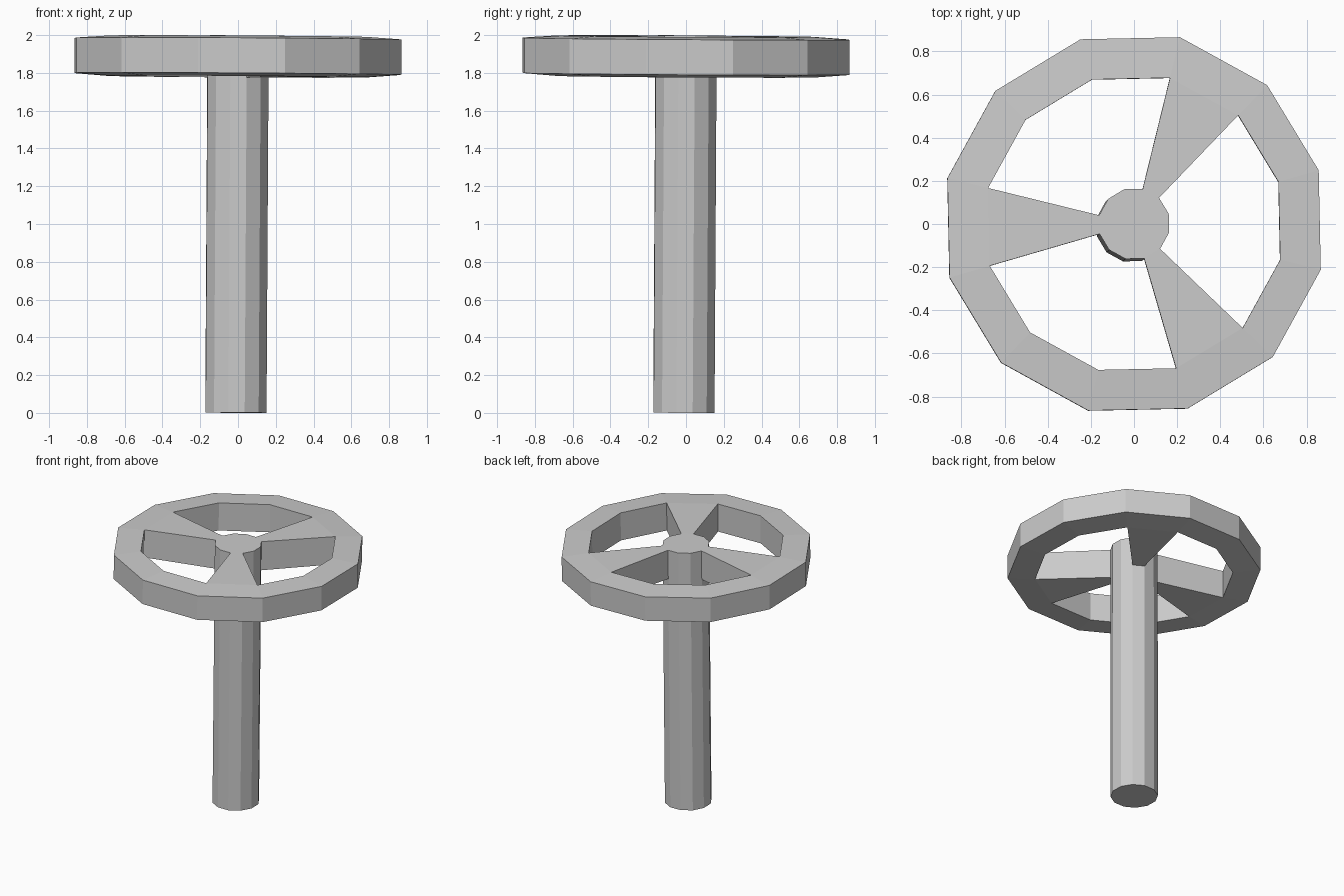
import bpy, bmesh
from math import cos, sin, radians
from mathutils import Matrix

if "Cube" in bpy.data.objects:
    bpy.data.objects.remove(bpy.data.objects["Cube"])

SIDES = 12
PHASE = 16.2
SPOKES = (1, 5, 9)          # wheel segments filled by a spoke

# slight lean of the whole model, pivoting at the wheel centre
LEAN = (Matrix.Translation((0, 0, 1.888)) @ Matrix.Rotation(radians(0.34), 4, 'Y')
        @ Matrix.Rotation(radians(-0.34), 4, 'X') @ Matrix.Translation((0, 0, -1.888)))


def ring(bm, r, z):
    return [bm.verts.new((r * cos(radians(PHASE + 30 * i)),
                          r * sin(radians(PHASE + 30 * i)), z)) for i in range(SIDES)]


def wall(bm, a, b, segments=range(SIDES)):
    for i in segments:
        j = (i + 1) % SIDES
        bm.faces.new((a[i], a[j], b[j], b[i]))


def finish(bm, name):
    bm.transform(LEAN)
    mesh = bpy.data.meshes.new(name)
    bm.to_mesh(mesh)
    bm.free()
    obj = bpy.data.objects.new(name, mesh)
    bpy.context.collection.objects.link(obj)


OPEN = [i for i in range(SIDES) if i not in SPOKES]
HUB_TOP, HUB_LOW = 1.998, 1.776

# stem with hub, left open where the spokes join
bm = bmesh.new()
base, low, top = ring(bm, 0.167, 0.001), ring(bm, 0.167, HUB_LOW), ring(bm, 0.167, HUB_TOP)
bm.faces.new(base[::-1])
wall(bm, base, low)
wall(bm, low, top, OPEN)
bm.faces.new(top)
finish(bm, "stem")

# wheel rim and tapered spokes, slightly domed towards the hub
bm = bmesh.new()
out_low, out_top = ring(bm, 0.891, 1.795), ring(bm, 0.891, 1.981)
in_low, in_top = ring(bm, 0.697, 1.780), ring(bm, 0.697, 1.994)
hub_low, hub_top = ring(bm, 0.167, HUB_LOW), ring(bm, 0.167, HUB_TOP)
wall(bm, out_low, out_top)
wall(bm, out_top, in_top)
wall(bm, in_low, out_low)
wall(bm, in_top, in_low, OPEN)
wall(bm, in_top, hub_top, SPOKES)
wall(bm, hub_low, in_low, SPOKES)
for i in SPOKES:
    j = i + 1
    bm.faces.new((hub_low[i], in_low[i], in_top[i], hub_top[i]))
    bm.faces.new((hub_top[j], in_top[j], in_low[j], hub_low[j]))
bmesh.ops.delete(bm, geom=[v for v in bm.verts if not v.link_faces], context='VERTS')
bmesh.ops.recalc_face_normals(bm, faces=bm.faces)
for f in bm.faces:          # keep the rim facing outwards
    f.normal_update()
if sum(f.normal.dot(f.calc_center_median()) for f in bm.faces if f.calc_center_median().xy.length > 0.84) < 0:
    bmesh.ops.reverse_faces(bm, faces=bm.faces)
finish(bm, "wheel")
